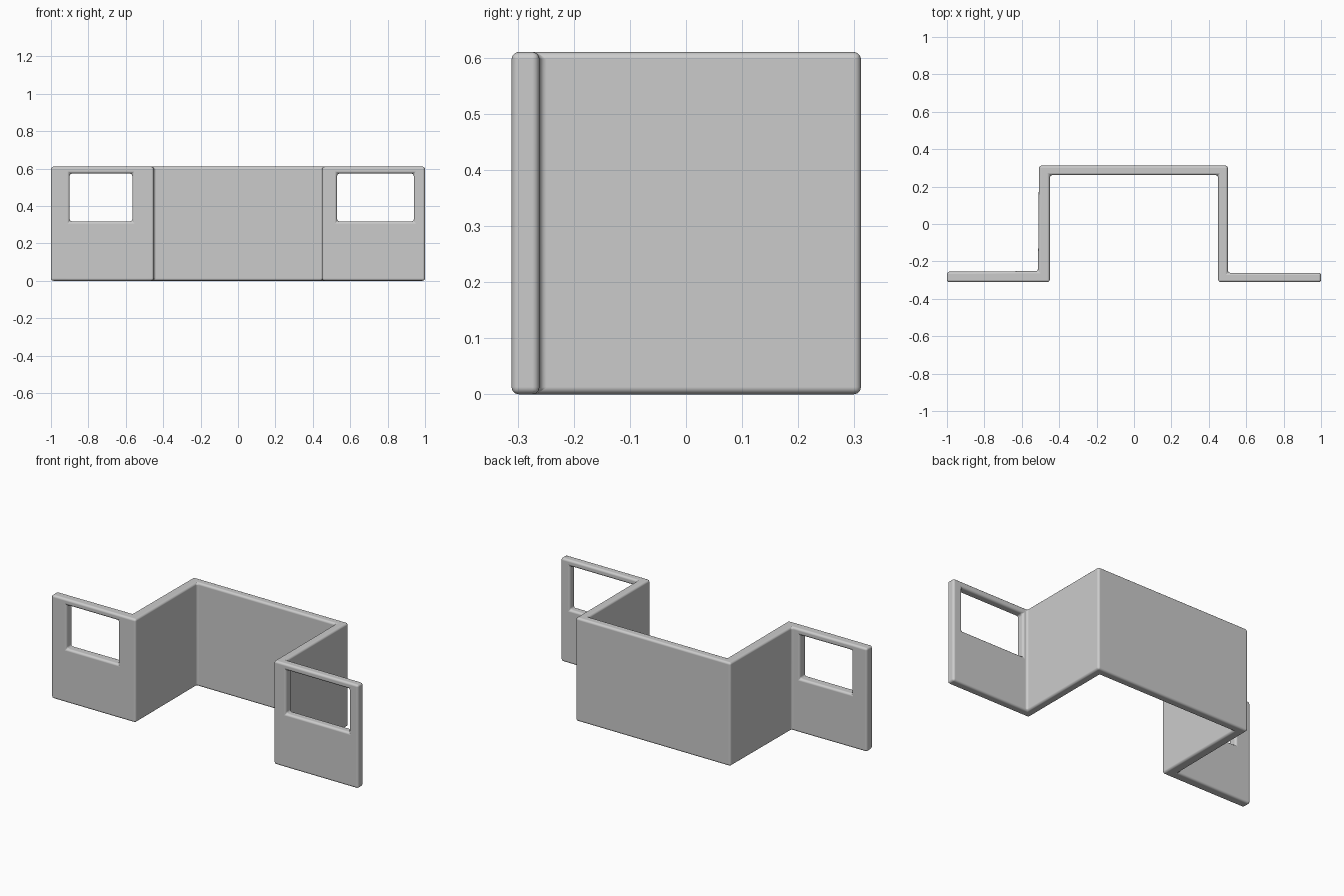
import bpy, bmesh

if "Cube" in bpy.data.objects:
    bpy.data.objects.remove(bpy.data.objects["Cube"])

BEVEL = 0.013

# Plan of the folded panel: (front point, back point) for each column
plan = [
    ((-1.00, -0.311), (-1.00, -0.255)),
    ((-0.90, -0.311), (-0.90, -0.255)),
    ((-0.565, -0.311), (-0.565, -0.252)),
    ((-0.45, -0.311), (-0.513, -0.252)),
    ((-0.45, 0.261), (-0.508, 0.312)),
    ((0.45, 0.261), (0.502, 0.312)),
    ((0.45, -0.311), (0.502, -0.261)),
    ((0.53, -0.311), (0.53, -0.261)),
    ((0.94, -0.311), (0.94, -0.261)),
    ((1.00, -0.311), (1.00, -0.261)),
]
levels = [0.0, 0.317, 0.573, 0.61]
windows = {(1, 1), (7, 1)}          # (column, row) cells left open


def solid(i, j):
    return (0 <= i < len(plan) - 1 and 0 <= j < len(levels) - 1
            and (i, j) not in windows)


bm = bmesh.new()
v = {(i, j, k): bm.verts.new((*plan[i][k], z))
     for i in range(len(plan)) for j, z in enumerate(levels) for k in (0, 1)}


def quad(*keys):
    bm.faces.new([v[k] for k in keys])


# Wall cells, with rim faces wherever a neighbour is missing
for i in range(len(plan) - 1):
    for j in range(len(levels) - 1):
        if not solid(i, j):
            continue
        a, b = i + 1, j + 1
        quad((i, j, 0), (a, j, 0), (a, b, 0), (i, b, 0))
        quad((i, j, 1), (i, b, 1), (a, b, 1), (a, j, 1))
        if not solid(i - 1, j):
            quad((i, j, 0), (i, b, 0), (i, b, 1), (i, j, 1))
        if not solid(i + 1, j):
            quad((a, j, 0), (a, j, 1), (a, b, 1), (a, b, 0))
        if not solid(i, j - 1):
            quad((i, j, 0), (i, j, 1), (a, j, 1), (a, j, 0))
        if not solid(i, j + 1):
            quad((i, b, 0), (a, b, 0), (a, b, 1), (i, b, 1))
bmesh.ops.recalc_face_normals(bm, faces=bm.faces)
for f in bm.faces:
    f.smooth = True

mesh = bpy.data.meshes.new("folded_wall")
bm.to_mesh(mesh)
bm.free()
wall = bpy.data.objects.new("folded_wall", mesh)
bpy.context.collection.objects.link(wall)

# Rounded edges all over
bev = wall.modifiers.new("rounded_edges", 'BEVEL')
bev.width = BEVEL
bev.segments = 3
bev.limit_method = 'ANGLE'
bev.harden_normals = True
